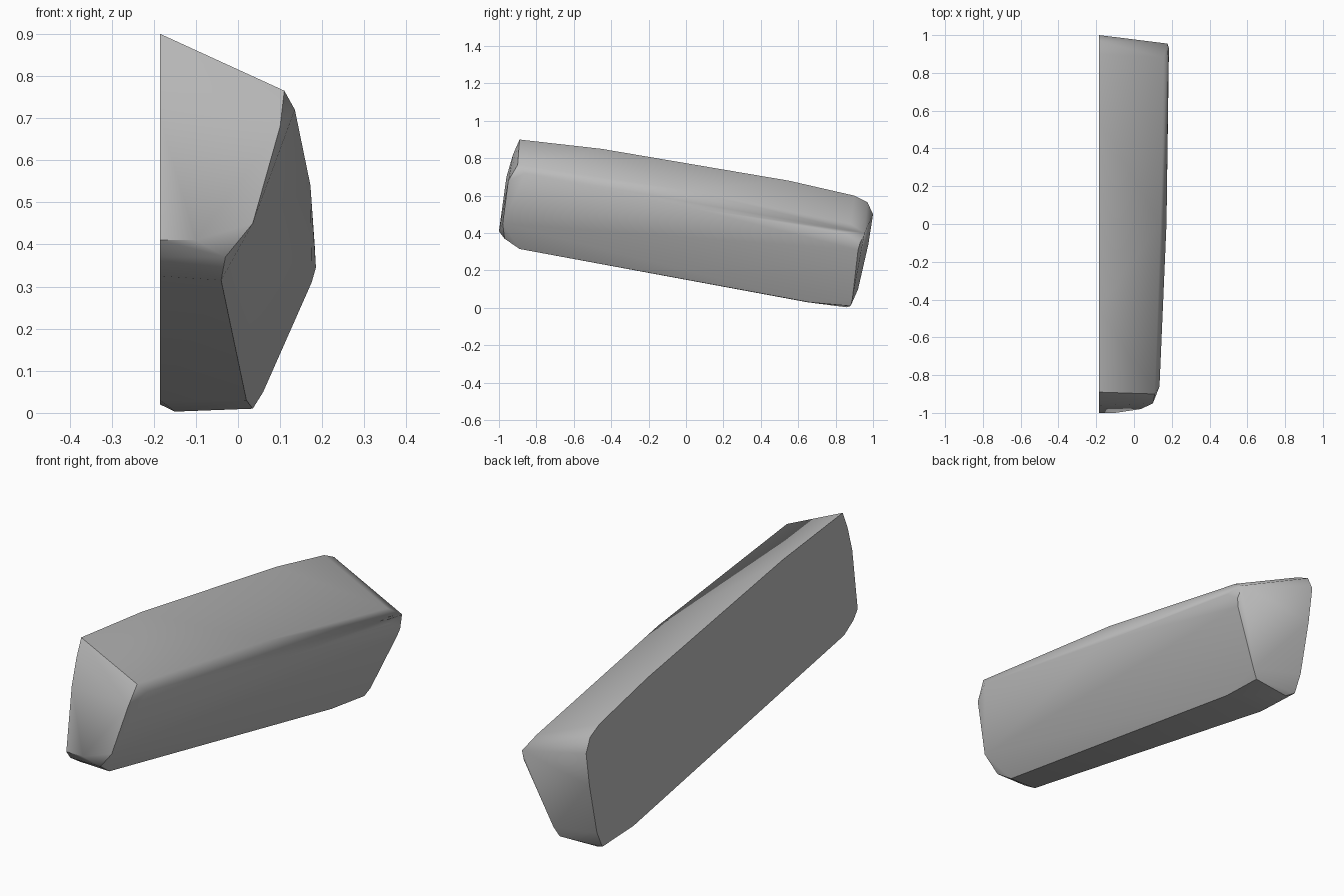
import bpy, bmesh, math

cube = bpy.data.objects.get("Cube")
if cube:
    bpy.data.objects.remove(cube, do_unlink=True)

INNER = -0.185  # plane of the flat cut side

# Outline of the flat cut side (y, z)
cut_outline = [(-0.89, 0.90), (-0.45, 0.85), (0.55, 0.68), (0.90, 0.60),
               (0.97, 0.565), (1.0, 0.50), (0.975, 0.34), (0.92, 0.10),
               (0.88, 0.02), (0.65, 0.03), (-0.90, 0.325), (-0.97, 0.37),
               (-1.0, 0.41), (-0.96, 0.70), (-0.925, 0.82)]

# Rounded shoulder where the top meets the outer side
shoulder = [(0.11, -0.90, 0.765), (0.14, 0, 0.63), (0.155, 0.88, 0.45),
            (0.135, -0.86, 0.72), (0.172, 0, 0.54), (0.182, 0.85, 0.40),
            (0.177, 0.955, 0.40), (0.185, 0.93, 0.345), (0.175, 0.92, 0.31)]

# Front end rim, and the lower edge of the outer side
front_rim = [(0.10, -0.95, 0.68), (0.035, -0.98, 0.45),
             (-0.03, -0.97, 0.37), (-0.10, -1.0, 0.41)]
lower_edge = [(-0.04, -0.89, 0.315), (0.035, 0.88, 0.01), (0.06, 0.89, 0.05),
              (0.02, 0.66, 0.03), (-0.15, 0.86, 0.003)]

# Stretch one skin around all the outlines
bm = bmesh.new()
for p in [(INNER, y, z) for y, z in cut_outline] + shoulder + front_rim + lower_edge:
    bm.verts.new(p)
hull = bmesh.ops.convex_hull(bm, input=bm.verts)
loose = [v for v in bm.verts if not v.link_faces]
bmesh.ops.delete(bm, geom=loose, context='VERTS')
bmesh.ops.dissolve_limit(bm, angle_limit=math.radians(1),
                         verts=bm.verts, edges=bm.edges)
bmesh.ops.recalc_face_normals(bm, faces=bm.faces)

mesh = bpy.data.meshes.new("half_block")
bm.to_mesh(mesh)
bm.free()
block = bpy.data.objects.new("half_block", mesh)
bpy.context.collection.objects.link(block)

# Plain grey finish
grey = bpy.data.materials.new("plain grey")
grey.use_nodes = True
colour = (0.5, 0.5, 0.5, 1)
grey.diffuse_color = colour
grey.node_tree.nodes["Principled BSDF"].inputs["Base Color"].default_value = colour
mesh.materials.append(grey)

# Soft shoulders, crisp cut side and ends
bpy.ops.object.select_all(action='DESELECT')
block.select_set(True)
bpy.context.view_layer.objects.active = block
bpy.ops.object.shade_smooth_by_angle(angle=math.radians(40))
